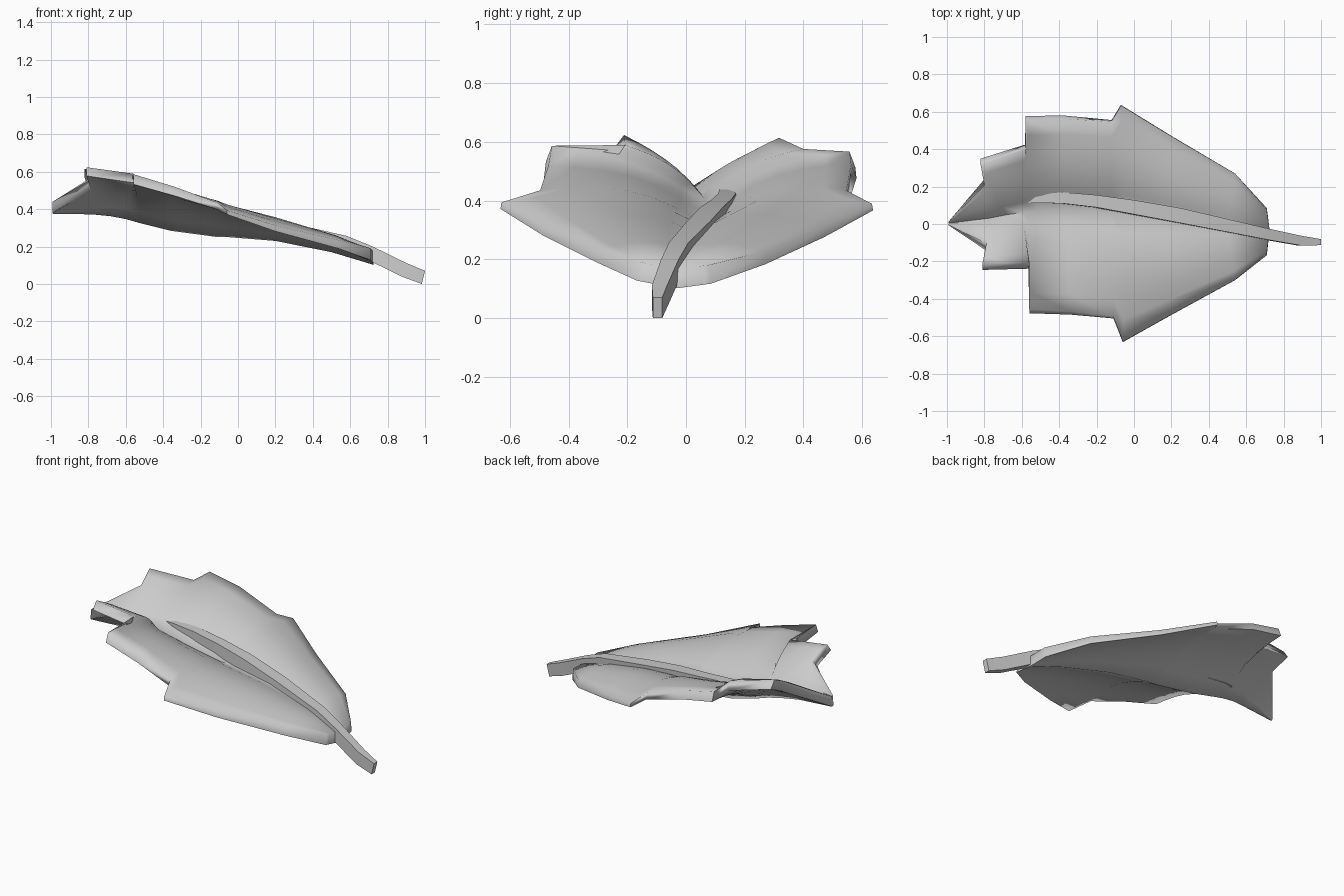
import bpy, math
from mathutils import Vector

if "Cube" in bpy.data.objects:
    bpy.data.objects.remove(bpy.data.objects["Cube"])

# Leaf ribs: midrib point, left edge point (+y), right edge point (-y),
# bulge, thickness factor at the edge
RIBS = [
    ((.725, -.03, .140), (.71, .08, .155), (.71, -.16, .165), 0, 1),
    ((.50, -.01, .208), (.54, .27, .21), (.54, -.30, .215), .025, .7),
    ((.20, .03, .268), (.20, .47, .295), (.20, -.485, .30), .05, .5),
    ((-.05, .06, .288), (-.07, .635, .38), (-.06, -.63, .385), .065, .35),
    ((-.12, .065, .290), (-.12, .55, .42), (-.11, -.50, .42), .06, .6),
    ((-.36, .075, .322), (-.38, .57, .505), (-.34, -.475, .50), .05, .8),
    ((-.52, .07, .362), (-.58, .565, .545), (-.56, -.465, .565), .04, .9),
    ((-.60, .06, .385), (-.58, .41, .555), (-.56, -.22, .57), .03, .9),
    ((-.68, .05, .40), (-.82, .33, .595), (-.81, -.225, .605), .02, .9),
    ((-.78, .03, .41), (-.80, .22, .54), (-.79, -.12, .54), .01, .9),
    ((-.99, .005, .413), (-.993, .01, .415), (-.993, -.005, .415), 0, .9),
]
N = 6                   # divisions per half
UP, DOWN = .026, .038   # material above and below the rib line


def new_object(name, verts, faces):
    me = bpy.data.meshes.new(name)
    me.from_pydata(verts, [], faces)
    me.update()
    ob = bpy.data.objects.new(name, me)
    bpy.context.collection.objects.link(ob)
    return ob


def smooth(ob, angle):
    bpy.ops.object.select_all(action='DESELECT')
    bpy.context.view_layer.objects.active = ob
    ob.select_set(True)
    bpy.ops.object.shade_smooth_by_angle(angle=math.radians(angle))


# Leaf blade: folded upper and lower skins lofted between the ribs
top, bottom = [], []
for mid, left, right, bulge, edge in RIBS:
    m = Vector(mid)
    for i in range(-N, N + 1):
        t = abs(i) / N
        e = Vector(left if i > 0 else right)
        p = m.lerp(e, t)
        p.z += bulge * math.sin(math.pi * t ** .9)
        # thickness direction tilts inward with the slope of the rib
        slope = (e.z - m.z) / max(.1, abs(e.y - m.y))
        n = Vector((0, -slope * min(1, t * 2) * (1 if i > 0 else -1), 1)).normalized()
        k = 1 + (edge - 1) * t ** 2
        top.append(p + n * UP * k)
        bottom.append(p - n * DOWN * k)
W, R, H = 2 * N + 1, len(RIBS), len(top)
faces = []
for r in range(R - 1):
    for c in range(W - 1):
        q = [r * W + c, r * W + c + 1, (r + 1) * W + c + 1, (r + 1) * W + c]
        faces.append(q[::-1])
        faces.append([H + v for v in q])
# Rim joining the two skins
rim = list(range(W)) + [r * W + W - 1 for r in range(1, R)]
rim += [(R - 1) * W + c for c in range(W - 2, -1, -1)]
rim += [r * W for r in range(R - 2, 0, -1)]
for a, b in zip(rim, rim[1:] + rim[:1]):
    faces.append([a, b, H + b, H + a])
# the ribs run toward -x, so flip everything to face outward
blade = new_object("leaf_blade", top + bottom, [f[::-1] for f in faces])
smooth(blade, 88)

# Stem: four-sided bar, x, y, top z, half width, height
STEM = [
    (1.0, -.097, .07, .016, .07), (.90, -.09, .112, .026, .075),
    (.72, -.055, .20, .03, .075), (.58, -.025, .257, .033, .07),
    (.25, .045, .332, .04, .07), (0, .09, .38, .038, .07),
    (-.2, .122, .405, .033, .07), (-.38, .14, .425, .03, .07),
    (-.52, .135, .437, .022, .06), (-.59, .12, .44, .008, .05),
]
verts, faces = [], []
for x, y, z, w, h in STEM:
    xb = x - .25 * h
    verts += [(x, y - w, z), (x, y + w, z), (xb, y + w, z - h), (xb, y - w, z - h)]
for r in range(len(STEM) - 1):
    for c in range(4):
        a, b = r * 4 + c, r * 4 + (c + 1) % 4
        faces.append((a, b, b + 4, a + 4))
faces += [(3, 2, 1, 0), tuple(len(verts) - 4 + i for i in range(4))]
stem = new_object("stem", verts, [f[::-1] for f in faces])
smooth(stem, 35)

# Make every skin face outward
import bmesh
for ob in (blade, stem):
    bm = bmesh.new()
    bm.from_mesh(ob.data)
    bmesh.ops.recalc_face_normals(bm, faces=bm.faces)
    bm.to_mesh(ob.data)
    bm.free()
